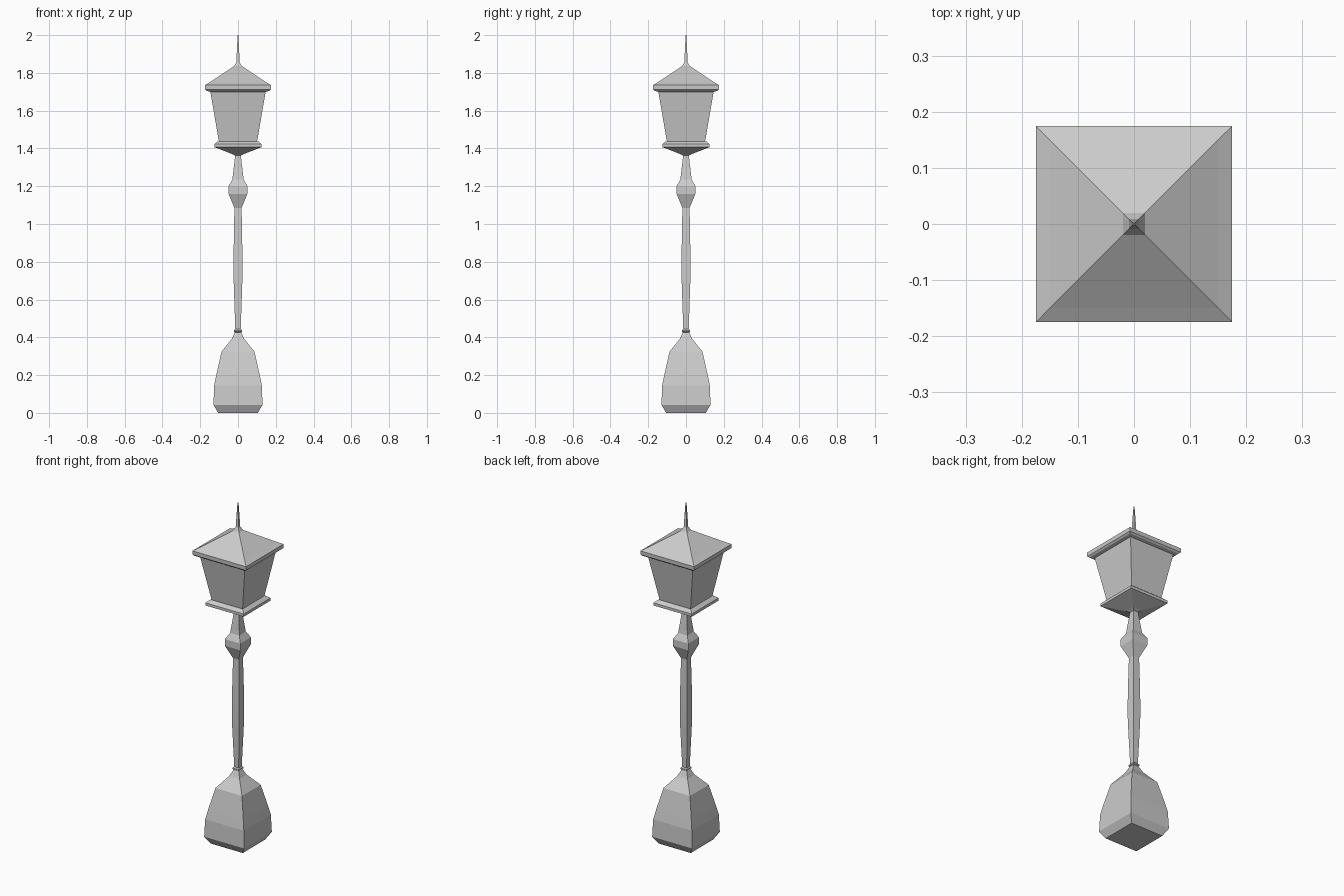
import bpy, bmesh


def square_loft(name, profile):
    """Stack square rings given as (half width, height) into a closed solid."""
    bm = bmesh.new()
    rings = []
    for h, z in profile:
        rings.append([bm.verts.new((sx * h, sy * h, z))
                      for sx, sy in ((-1, -1), (1, -1), (1, 1), (-1, 1))])
    for a, b in zip(rings, rings[1:]):
        for i in range(4):
            j = (i + 1) % 4
            bm.faces.new((a[i], a[j], b[j], b[i]))
    bm.faces.new(rings[0][::-1])
    bm.faces.new(rings[-1])
    mesh = bpy.data.meshes.new(name)
    bm.to_mesh(mesh)
    bm.free()
    obj = bpy.data.objects.new(name, mesh)
    bpy.context.collection.objects.link(obj)
    return obj


# Heavy foot with chamfered bottom and sloping shoulders
square_loft("base", [(0.105, 0), (0.13, 0.043), (0.126, 0.145), (0.115, 0.2),
                     (0.087, 0.325), (0.034, 0.39), (0.015, 0.43)])

# Small ring between foot and shaft
square_loft("collar", [(0.015, 0.425), (0.021, 0.43), (0.021, 0.437), (0.015, 0.443)])

# Slender swelling shaft
square_loft("shaft", [(0.014, 0.43), (0.023, 0.7), (0.024, 0.78),
                      (0.022, 0.93), (0.019, 1.085)])

# Knob tapering into the lantern neck
square_loft("knob", [(0.017, 1.08), (0.05, 1.16), (0.05, 1.2),
                     (0.03, 1.235), (0.014, 1.37)])

# Lantern tray
square_loft("lantern_tray", [(0.012, 1.36), (0.03, 1.37), (0.125, 1.407),
                             (0.125, 1.423), (0.108, 1.437), (0.098, 1.438)])

# Flared lantern body
square_loft("lantern_body", [(0.1, 1.43), (0.148, 1.71)])

# Roof with overhanging rim, and its spike
square_loft("roof", [(0.148, 1.7), (0.165, 1.704), (0.174, 1.712), (0.175, 1.735),
                     (0.15, 1.75), (0.02, 1.836), (0.008, 1.858)])
square_loft("spike", [(0.009, 1.85), (0.006, 1.92), (0.002, 2.0)])
